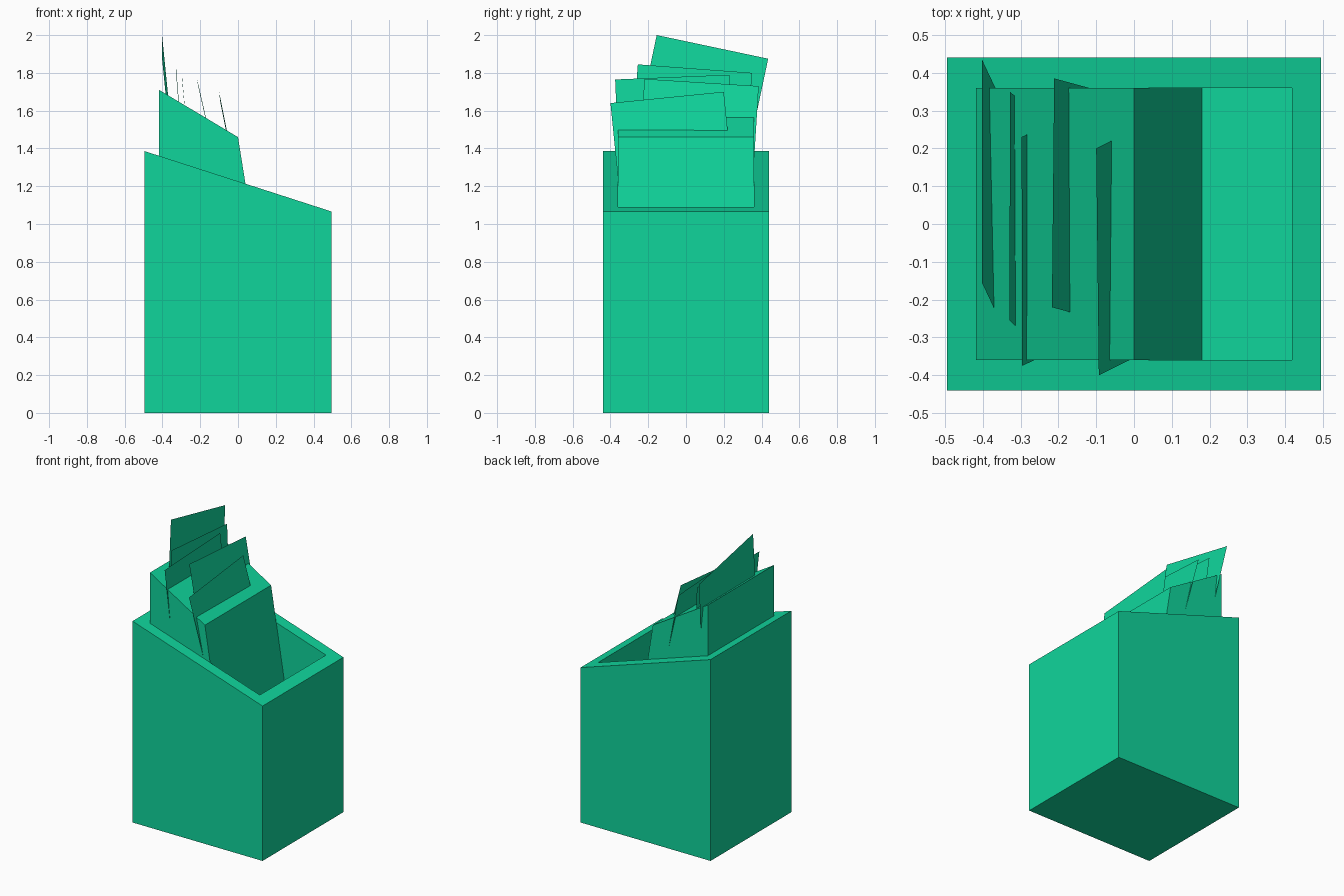
import bpy
import bmesh
from mathutils import Vector

if "Cube" in bpy.data.objects:
    bpy.data.objects.remove(bpy.data.objects["Cube"], do_unlink=True)

# One flat green for everything
green = bpy.data.materials.new("bright_green")
green.use_nodes = True
colour = (0.005, 0.665, 0.33, 1)
green.diffuse_color = colour
green.node_tree.nodes["Principled BSDF"].inputs["Base Color"].default_value = colour


def finish(name, bm, closed=True):
    if closed:
        bmesh.ops.recalc_face_normals(bm, faces=bm.faces)
    mesh = bpy.data.meshes.new(name)
    bm.to_mesh(mesh)
    bm.free()
    mesh.materials.append(green)
    obj = bpy.data.objects.new(name, mesh)
    bpy.context.collection.objects.link(obj)
    return obj


def loft(name, rings):
    """Join equal rings of points and cap both ends."""
    bm = bmesh.new()
    loops = [[bm.verts.new(p) for p in ring] for ring in rings]
    for a, b in zip(loops, loops[1:]):
        n = len(a)
        for i in range(n):
            j = (i + 1) % n
            bm.faces.new((a[i], a[j], b[j], b[i]))
    bm.faces.new(loops[0])
    bm.faces.new(loops[-1])
    return finish(name, bm)


def rim_height(x):
    return 1.226 - 0.323 * x


def rectangle(hx, hy, height):
    return [(sx * hx, sy * hy, height(sx * hx))
            for sx, sy in ((-1, -1), (1, -1), (1, 1), (-1, 1))]


# Open bin with a sloping rim and a raised inner floor
FLOOR = 0.335
OUTER, INNER = (0.495, 0.44), (0.418, 0.36)
loft("bin", [
    rectangle(*OUTER, lambda x: 0),
    rectangle(*OUTER, rim_height),
    rectangle(*INNER, rim_height),
    rectangle(*INNER, lambda x: FLOOR),
])

# Wedge-topped block filling the right part of the bin
profile = [(-0.418, FLOOR), (0.18, FLOOR), (0, 1.46), (-0.418, 1.71)]
loft("holder_block", [[(x, y, z) for x, z in profile] for y in (-0.36, 0.36)])


def card(name, right_top, left_top, lean):
    """Square sheet hanging from its top edge, leaning in x as it goes down."""
    a, b = Vector(right_top), Vector(left_top)
    edge = b - a
    down = Vector((0, edge.z, -edge.y))
    down.x = -lean * down.z
    bm = bmesh.new()
    bm.faces.new([bm.verts.new(p) for p in (a, a + down, b + down, b)])
    return finish(name, bm, closed=False)


# Tilted cards, from the tallest forward
cards = [
    ((-0.402, -0.155, 2.0), (-0.402, 0.435, 1.875), 0.1),
    ((-0.329, -0.255, 1.845), (-0.328, 0.35, 1.80), 0.08),
    ((-0.296, -0.375, 1.765), (-0.297, 0.23, 1.79), 0.09),
    ((-0.217, -0.22, 1.768), (-0.211, 0.385, 1.73), 0.23),
    ((-0.093, -0.40, 1.64), (-0.10, 0.20, 1.70), 0.2),
]
for i, (a, b, lean) in enumerate(cards, 1):
    card(f"card_{i}", a, b, lean)
